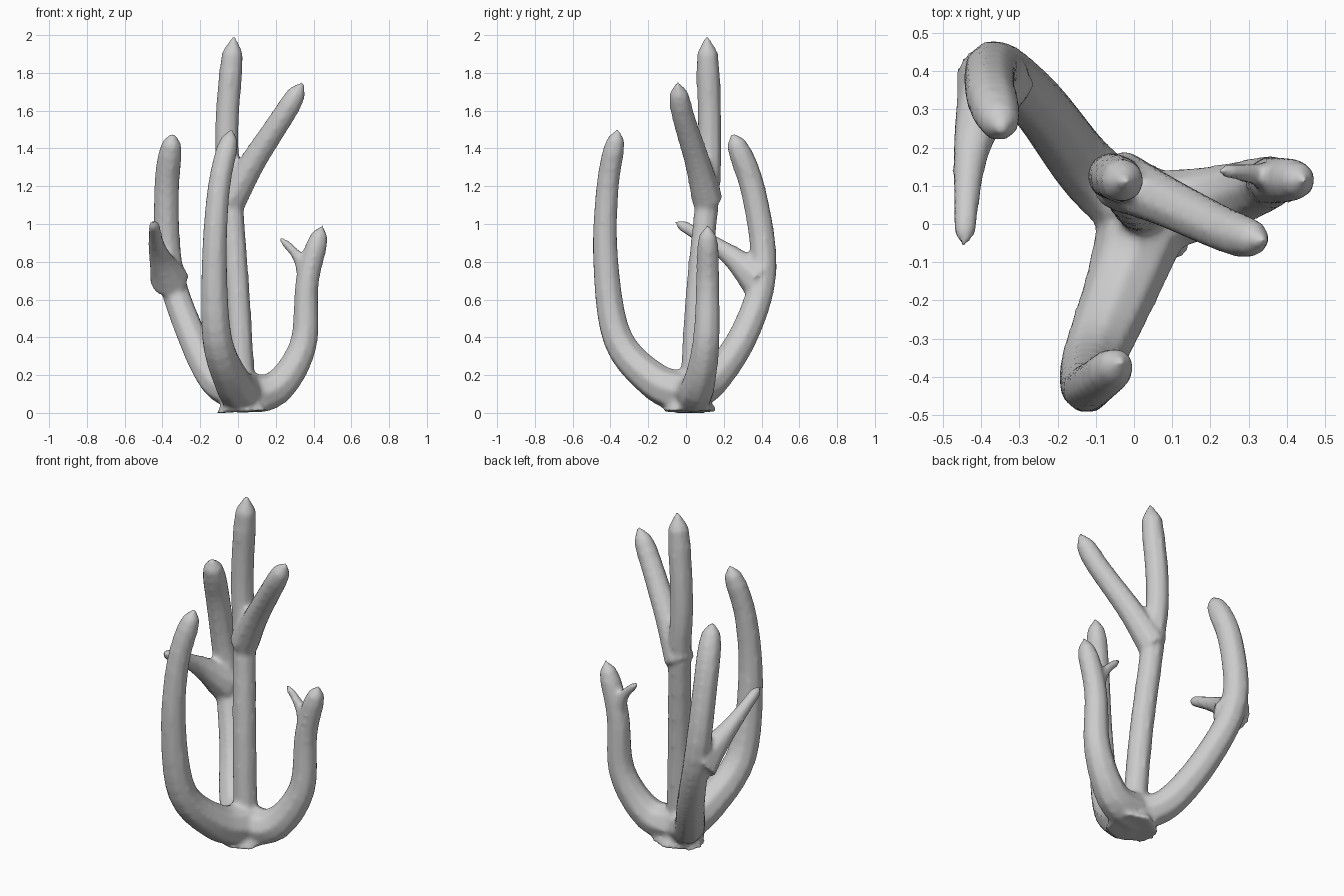
import bpy, bmesh, math
from mathutils import Vector

if "Cube" in bpy.data.objects:
    bpy.data.objects.remove(bpy.data.objects["Cube"])

SIDES = 8
STEPS = 5

mat = bpy.data.materials.new("pale_grey")
mat.diffuse_color = (0.6, 0.6, 0.6, 1)
mat.use_nodes = True
mat.node_tree.nodes["Principled BSDF"].inputs["Base Color"].default_value = mat.diffuse_color
bm = bmesh.new()


def smooth_path(points):
    """Curve through the control points, STEPS samples per span."""
    p = [Vector(q) for q in points]
    p = [2 * p[0] - p[1]] + p + [2 * p[-1] - p[-2]]
    out = []
    for a, b, c, d in zip(p, p[1:], p[2:], p[3:]):
        for i in range(STEPS):
            t = i / STEPS
            out.append(0.5 * (2 * b + (c - a) * t + (2 * a - 5 * b + 4 * c - d) * t ** 2
                              + (3 * b - a - 3 * c + d) * t ** 3))
    return out + [p[-2]]


def add_branch(root_r, end_r, *points):
    """Round branch, flared at the root and narrowing to a blunt point."""
    pts = smooth_path(points)
    last = len(pts) - 1
    side = (pts[1] - pts[0]).orthogonal().normalized()
    rings = []
    for i in range(last):
        to_end = (pts[-1] - pts[i]).length
        if to_end < end_r * 0.7:
            continue
        t = (pts[i + 1] - pts[max(i - 1, 0)]).normalized()
        side = (side - t * side.dot(t)).normalized()
        up = t.cross(side)
        r = end_r + (root_r - end_r) * (1 - i / last) ** 2
        r *= min(1, 0.6 + 0.4 * to_end / (2.2 * end_r))
        ring = []
        for k in range(SIDES):
            a = math.tau * k / SIDES
            co = pts[i] + (side * math.cos(a) + up * math.sin(a)) * r
            co.z = max(co.z, 0)            # flat underside on the floor
            ring.append(bm.verts.new(co))
        rings.append(ring)
    tip = bm.verts.new(pts[-1])
    bm.faces.new(rings[0][::-1])
    for k in range(SIDES):
        n = (k + 1) % SIDES
        for a, b in zip(rings, rings[1:]):
            bm.faces.new((a[k], a[n], b[n], b[k]))
        bm.faces.new((rings[-1][k], rings[-1][n], tip))


# central stem and its fork
add_branch(.068, .064, (.03, .03, .05), (0, .06, .6), (-.04, .115, 1.17),
           (-.06, .125, 1.5), (-.02, .11, 2.01))
add_branch(.085, .058, (-.04, .115, 1.12), (.08, .06, 1.33), (.25, -.02, 1.59),
           (.35, -.047, 1.76))
# right branch and its tine
add_branch(.12, .06, (0, .02, .1), (.2, .06, .13), (.345, .105, .36),
           (.367, .115, .7), (.45, .115, 1.0))
add_branch(.06, .022, (.375, .11, .66), (.32, .13, .82), (.213, .14, .935))
# front branch
add_branch(.125, .06, (.03, .02, .1), (-.03, -.16, .165), (-.11, -.36, .39),
           (-.125, -.425, .8), (-.1, -.415, 1.2), (-.03, -.358, 1.51))
# back branch and its tine
add_branch(.1, .068, (.02, .02, .1), (-.12, .14, .17), (-.25, .31, .42),
           (-.36, .41, .76), (-.378, .355, 1.18), (-.343, .24, 1.49))
add_branch(.11, .032, (-.36, .39, .7), (-.425, .2, .86), (-.447, -.075, 1.024))
# lumpy foot where the branches meet
add_branch(.15, .1, (.03, .02, 0), (.02, .02, .1), (.03, .03, .25))

bmesh.ops.recalc_face_normals(bm, faces=bm.faces)
mesh = bpy.data.meshes.new("branching_coral")
bm.to_mesh(mesh)
bm.free()
mesh.materials.append(mat)
coral = bpy.data.objects.new("branching_coral", mesh)
bpy.context.collection.objects.link(coral)

# fuse the branches into one skin and soften the joints
fuse = coral.modifiers.new("fuse", 'REMESH')
fuse.mode = 'VOXEL'
fuse.voxel_size = 0.014
fuse.use_smooth_shade = True
soften = coral.modifiers.new("soften", 'SMOOTH')
soften.factor = 0.5
soften.iterations = 6
